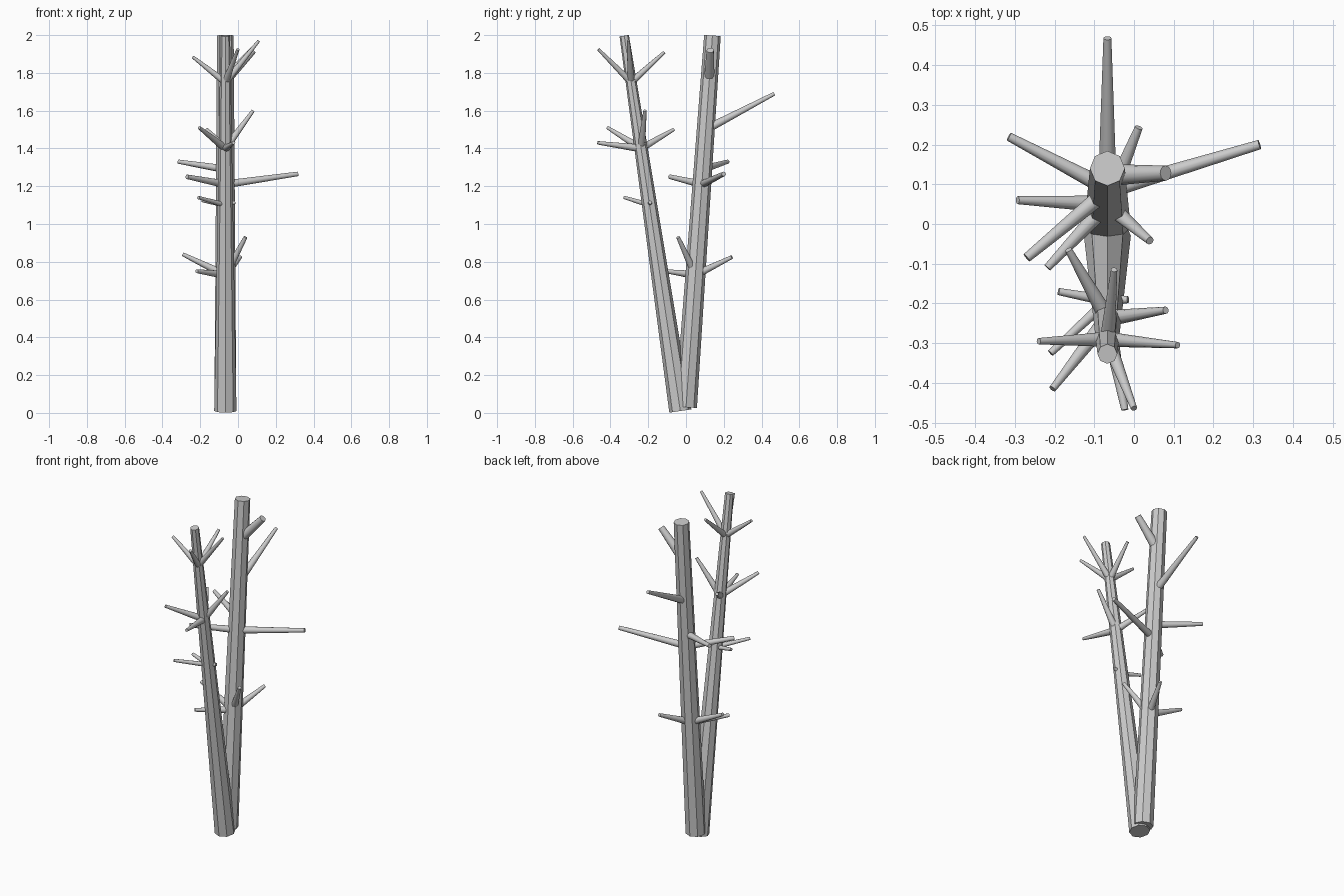
import bpy
from mathutils import Vector

TX = -0.067  # both trunks lie in this x plane


def limb(name, start, tip, r1, r2, sides):
    """Tapered cylinder running from start to tip."""
    a, b = Vector(start), Vector(tip)
    d = b - a
    bpy.ops.mesh.primitive_cone_add(vertices=sides, radius1=r1, radius2=r2,
                                    depth=d.length, location=(a + b) / 2,
                                    rotation=d.to_track_quat('Z', 'Y').to_euler())
    ob = bpy.context.object
    ob.name = name
    return ob


# Trunks: flat eight-sided tapered poles leaning apart: base y, z, top y, z, radii
trunks = {
    "front": ((-0.03, 0.010), (-0.327, 1.997), 0.059, 0.025),
    "back": ((0.0, 0.030), (0.140, 1.998), 0.058, 0.044),
}
for side, (base, top, r1, r2) in trunks.items():
    limb(side + "_trunk", (TX, *base), (TX, *top), r1, r2, 8)

# Branch whorls: trunk, start height, base radius, tip radius, tips
whorls = [
    ("front", 1.10, 0.014, 0.009, [(-0.21, -0.325, 1.14), (-0.19, -0.17, 1.125),
                                   (-0.015, -0.19, 1.115)]),
    ("front", 1.40, 0.021, 0.009, [(-0.205, -0.415, 1.51), (-0.165, -0.065, 1.50),
                                   (-0.023, -0.468, 1.43), (0.08, -0.217, 1.60)]),
    ("front", 1.75, 0.019, 0.008, [(0.11, -0.305, 1.97), (-0.24, -0.295, 1.885),
                                   (0.0, -0.464, 1.925), (-0.05, -0.115, 1.91)]),
    ("back", 0.73, 0.022, 0.010, [(0.012, 0.243, 0.825), (-0.293, 0.06, 0.84),
                                  (-0.218, -0.11, 0.75), (0.04, -0.042, 0.93)]),
    ("back", 1.21, 0.021, 0.012, [(0.316, 0.20, 1.265), (-0.27, -0.085, 1.25)]),
    ("back", 1.29, 0.021, 0.011, [(-0.315, 0.22, 1.33)]),
    ("back", 1.50, 0.023, 0.010, [(-0.067, 0.468, 1.69)]),
    ("back", 1.76, 0.028, 0.019, [(0.08, 0.128, 1.92)]),
]
n = 0
for side, z, r1, r2, tips in whorls:
    base, top = trunks[side][:2]
    t = (z - base[1]) / (top[1] - base[1])
    y = base[0] + t * (top[0] - base[0])
    for tip in tips:
        n += 1
        limb(f"{side}_branch_{n}", (TX, y, z), tip, r1, r2, 12)
        bpy.ops.object.shade_smooth_by_angle()
